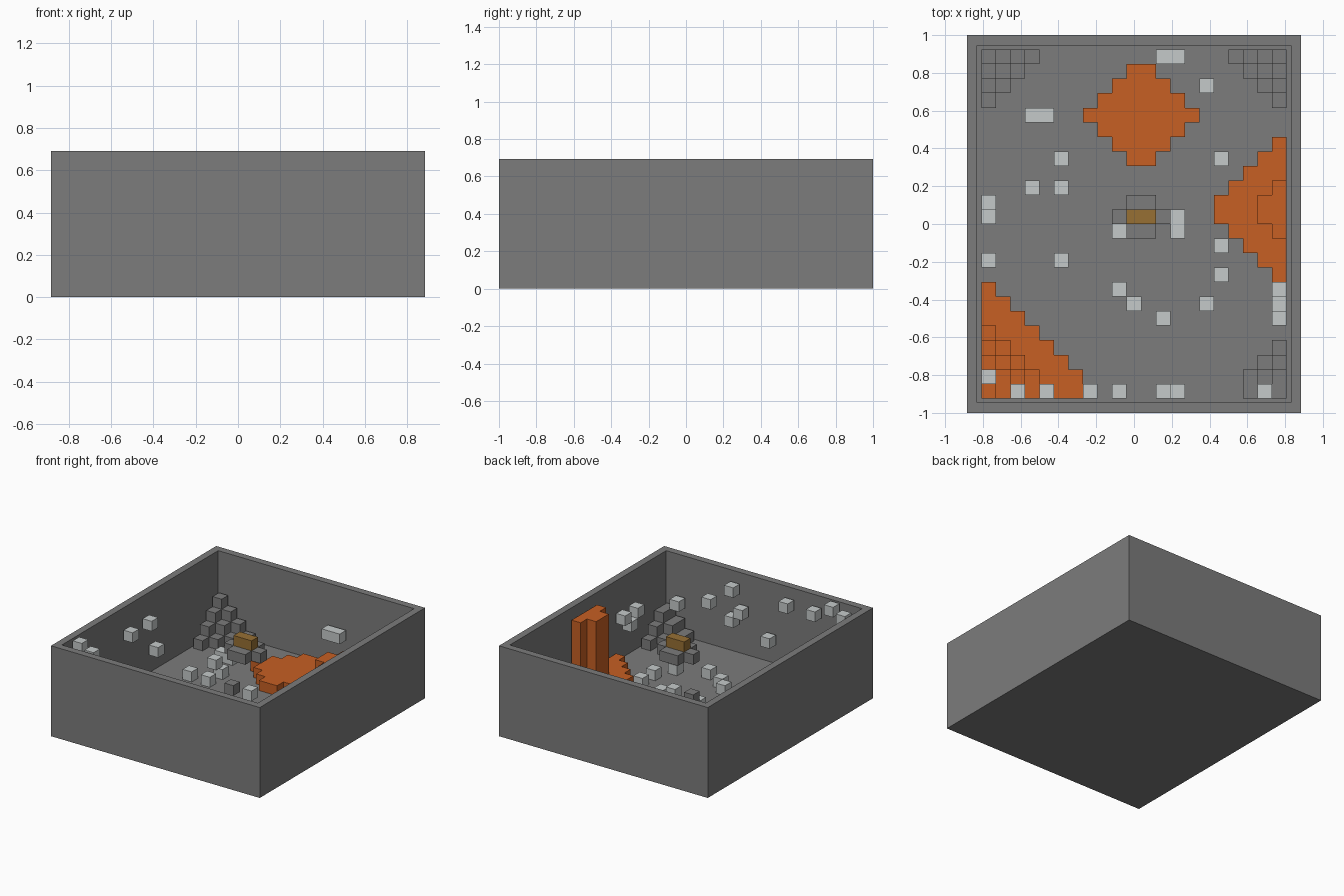
import bpy, bmesh
from mathutils import Matrix, Vector

NX, NY, NZ = 23, 26, 9          # room size in blocks
S = 2 / NY                      # block size

old = bpy.data.objects.get("Cube")
if old:
    bpy.data.objects.remove(old, do_unlink=True)


def material(name, r, g, b):
    m = bpy.data.materials.new(name)
    m.use_nodes = True
    m.diffuse_color = (r, g, b, 1)
    bsdf = next(n for n in m.node_tree.nodes if n.type == 'BSDF_PRINCIPLED')
    bsdf.inputs["Base Color"].default_value = (r, g, b, 1)
    return m


stone = material("grey stone", 0.2, 0.2, 0.2)
lava = material("orange lava", 0.57, 0.115, 0.017)
pale = material("pale grey", 0.56, 0.59, 0.59)
gold = material("dull gold", 0.31, 0.16, 0.034)


def point(i, j, k):
    return Vector(((i - NX / 2) * S, (j - NY / 2) * S, k * S))


def finish(name, bm, mat):
    bmesh.ops.recalc_face_normals(bm, faces=bm.faces)
    mesh = bpy.data.meshes.new(name)
    bm.to_mesh(mesh)
    bm.free()
    mesh.materials.append(mat)
    ob = bpy.data.objects.new(name, mesh)
    bpy.context.collection.objects.link(ob)
    return ob


def add_box(bm, i, j, k, w=1, d=1, h=1):
    lo, hi = point(i, j, k), point(i + w, j + d, k + h)
    mat = Matrix.Translation((lo + hi) / 2) @ Matrix.Diagonal((*(hi - lo), 1))
    bmesh.ops.create_cube(bm, size=1, matrix=mat)


def blocks(name, mat, boxes):
    bm = bmesh.new()
    for b in boxes:
        add_box(bm, *b)
    return finish(name, bm, mat)


def terrain(name, mat, height):
    """Stepped mound on the floor; height(i, j) is in blocks."""
    cells = {(i, j): height(i, j) for i in range(1, NX - 1)
             for j in range(1, NY - 1) if height(i, j) > 0}
    bm = bmesh.new()
    for (i, j), h in cells.items():
        ring = [(i, j), (i + 1, j), (i + 1, j + 1), (i, j + 1)]
        bm.faces.new([bm.verts.new(point(*c, 1 + h)) for c in ring])
        sides = [(0, -1), (1, 0), (0, 1), (-1, 0)]
        for n, (di, dj) in enumerate(sides):
            low = cells.get((i + di, j + dj), 0)
            if low < h:
                a, b = ring[n], ring[(n + 1) % 4]
                quad = [(*a, 1 + low), (*b, 1 + low), (*b, 1 + h), (*a, 1 + h)]
                bm.faces.new([bm.verts.new(point(*c)) for c in quad])
    mesh = bpy.data.meshes.new(name)
    bm.to_mesh(mesh)
    bm.free()
    mesh.materials.append(mat)
    bpy.context.collection.objects.link(bpy.data.objects.new(name, mesh))


# Open room: a box with its top inset and pushed down to the floor
bm = bmesh.new()
add_box(bm, 0, 0, 0, NX, NY, NZ)
top = max(bm.faces, key=lambda f: f.calc_center_median().z)
bmesh.ops.inset_region(bm, faces=[top], thickness=S)
out = bmesh.ops.extrude_discrete_faces(bm, faces=[top])
bmesh.ops.translate(bm, verts=out["faces"][0].verts, vec=(0, 0, -(NZ - 1) * S))
finish("room_shell", bm, stone)

# Stone stairs in three corners
W, B = NX - 2, NY - 2
terrain("back_right_stairs", stone, lambda i, j: 4 - (i - 1) - (B - j))
terrain("back_left_stairs", stone, lambda i, j: 4 - (W - i) - (B - j))
terrain("front_left_stairs", stone, lambda i, j: 3 - (W - i) - max(j - 2, 0))


# Lava pools
def corner_pool(i, j):
    d = i - 1 + max(j - 2, 0)
    return (d < 7) + max(0, 4 - d)


def wall_pool(i, j):
    d = W - i + max(13 - j, j - 14, 0)
    return 7 if d < 2 else int(d < 5)


def middle_pool(i, j):
    return int(max(11 - i, i - 12, 0) + abs(j - 20) < 4)


terrain("corner_lava", lava, corner_pool)
terrain("wall_lava_fall", lava, wall_pool)
terrain("back_lava_pool", lava, middle_pool)

# Floating centrepiece
blocks("centre_platform", stone,
       [(10, 13, 6, 4, 1, 1), (11, 12, 6, 2, 1, 1), (11, 14, 6, 2, 1, 1),
        (10, 13, 2)])
blocks("gold_chest", gold, [(11, 13, 7, 2, 1, 1)])
blocks("chest_underside_block", pale, [(12, 13, 2)])

# Pale blocks on the floor
floor_cells = [(16, 22), (6, 17), (17, 17), (4, 15), (6, 15), (10, 12),
               (17, 11), (6, 10), (17, 9), (10, 8), (11, 7), (16, 7), (13, 6)]
blocks("floor_blocks", pale, [(i, j, 1) for i, j in floor_cells]
       + [(4, 20, 1, 2, 1, 1), (14, 12, 1, 1, 2, 1)])

# Pale blocks on the walls
blocks("back_wall_block", pale, [(13, 24, 4, 2, 1, 1)])
blocks("left_wall_blocks", pale, [(W, 8, 5), (W, 7, 4), (W, 6, 5)])
blocks("right_wall_blocks", pale,
       [(1, 13, 6), (1, 14, 3), (1, 10, 6), (1, 2, 8)])
front = [(3, 8), (5, 7), (8, 7), (10, 3), (13, 5), (14, 4), (14, 7), (20, 4)]
blocks("front_wall_blocks", pale, [(i, 1, k) for i, k in front])
blocks("hanging_block", pale, [(13, 6, 8)])
